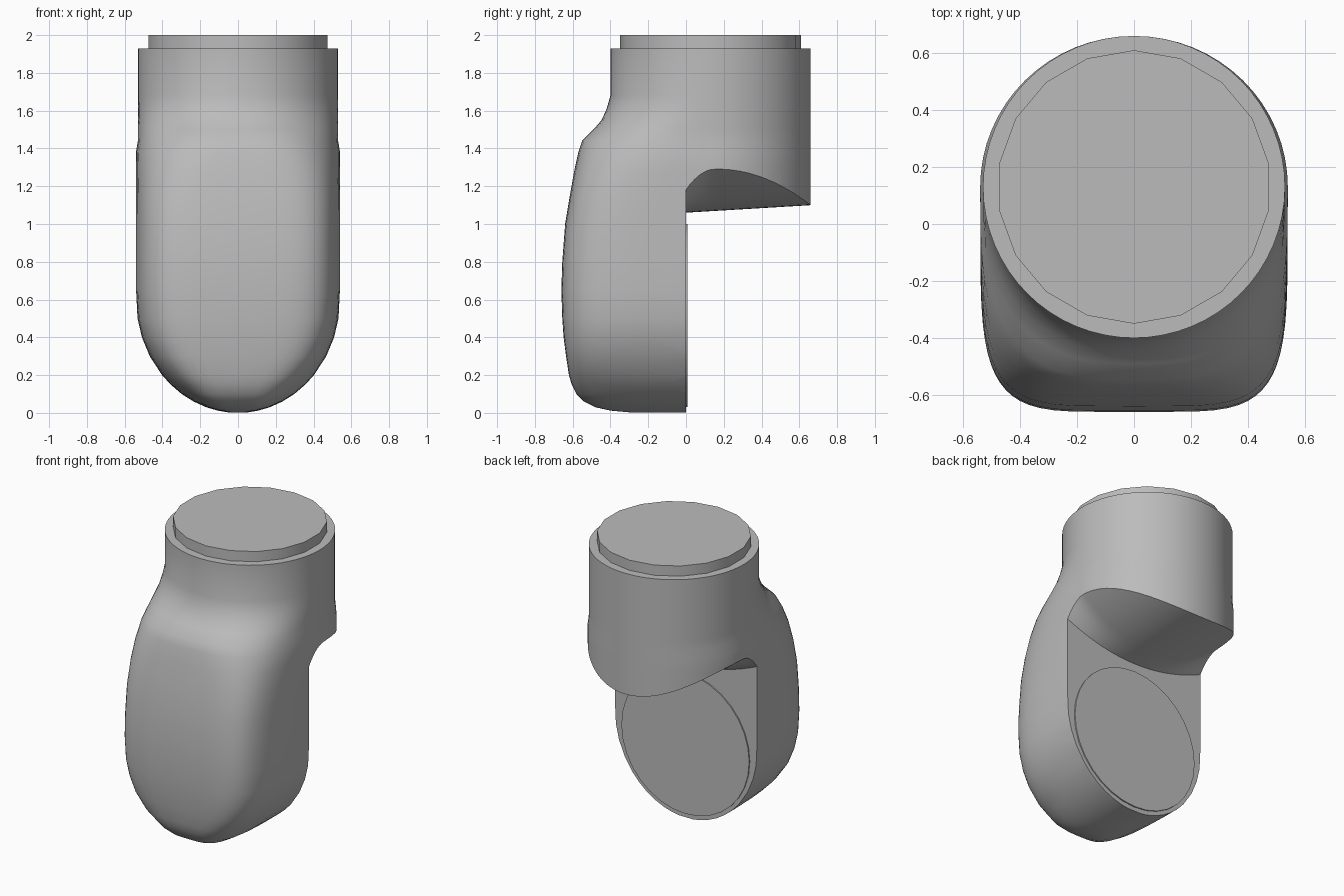
import bpy, bmesh, math
from mathutils import Matrix

cube = bpy.data.objects.get("Cube")
if cube:
    bpy.data.objects.remove(cube, do_unlink=True)

AXIS_Y = 0.13      # centre of the upright collar
COLLAR_R = 0.53
SEGMENTS = 64

grey = bpy.data.materials.new("light_grey")
grey.use_nodes = True
colour = (0.5, 0.5, 0.5, 1)
grey.diffuse_color = colour
grey.node_tree.nodes["Principled BSDF"].inputs["Base Color"].default_value = colour


def add_object(name, bm):
    bmesh.ops.recalc_face_normals(bm, faces=bm.faces)
    mesh = bpy.data.meshes.new(name)
    bm.to_mesh(mesh)
    bm.free()
    obj = bpy.data.objects.new(name, mesh)
    bpy.context.collection.objects.link(obj)
    obj.data.materials.append(grey)
    return obj


def activate(obj):
    bpy.ops.object.select_all(action="DESELECT")
    obj.select_set(True)
    bpy.context.view_layer.objects.active = obj


def smooth(obj, degrees=32):
    activate(obj)
    bpy.ops.object.shade_smooth_by_angle(angle=math.radians(degrees))


def disc(name, radius, depth, sides, matrix):
    bm = bmesh.new()
    bmesh.ops.create_cone(bm, cap_ends=True, segments=sides, radius1=radius,
                          radius2=radius, depth=depth, matrix=matrix)
    obj = add_object(name, bm)
    smooth(obj)
    return obj


def half_width(z):
    # rounded bottom, nearly straight sides, then the collar
    if z < 0.6:
        return 0.54 * math.sqrt(1 - (1 - z / 0.6) ** 2)
    return 0.54 if z < 1.4 else COLLAR_R


def section(z, front, power):
    # squarish front half, round back half
    w, points = half_width(z), []
    for i in range(SEGMENTS):
        a = 2 * math.pi * i / SEGMENTS
        c, s = math.cos(a), math.sin(a)
        e = 2 / power if s < 0 else 1
        depth = AXIS_Y - front if s < 0 else COLLAR_R
        x = math.copysign(abs(c) ** e, c) * w
        y = math.copysign(abs(s) ** e, s) * depth + AXIS_Y
        points.append((x, y, z))
    return points


# Housing: height, front y, squareness of the front half
rows = [(0.003, -0.30, 4), (0.012, -0.40, 4), (0.03, -0.48, 4), (0.06, -0.54, 4),
        (0.1, -0.58, 4), (0.15, -0.605, 4), (0.2, -0.62, 4.5), (0.3, -0.635, 5),
        (0.4, -0.648, 5), (0.5, -0.655, 5), (0.65, -0.66, 5), (0.8, -0.655, 5),
        (1.0, -0.64, 4.8), (1.15, -0.615, 4.4), (1.28, -0.592, 3.8),
        (1.38, -0.57, 3.2), (1.44, -0.55, 2.9), (1.5, -0.49, 2.6),
        (1.55, -0.447, 2.35), (1.61, -0.42, 2.15), (1.68, -0.4, 2), (1.93, -0.4, 2)]
bm = bmesh.new()
rings = [[bm.verts.new(p) for p in section(*row)] for row in rows]
for low, high in zip(rings, rings[1:]):
    for i in range(SEGMENTS):
        j = (i + 1) % SEGMENTS
        bm.faces.new((low[i], low[j], high[j], high[i]))
bm.faces.new(rings[0][::-1])
bm.faces.new(rings[-1])
housing = add_object("housing", bm)

# Cutter: flat back face below a collar with a curved underside
bm = bmesh.new()
bmesh.ops.create_grid(bm, x_segments=32, y_segments=32, size=0.5)
for v in bm.verts:
    x, y = v.co.x * 1.4, (v.co.y + 0.5) ** 1.5 * 0.9
    fillet = 1 - 0.45 * max(0, 1 - y / 0.15) ** 2
    v.co = (x, y, 1.06 + 0.06 * y + 0.76 * x * x * fillet)
base = bmesh.ops.extrude_face_region(bm, geom=bm.faces[:])["geom"]
for v in base:
    if isinstance(v, bmesh.types.BMVert):
        v.co.z = -1
cutter = add_object("notch_cutter", bm)
cutter.hide_render = True

notch = housing.modifiers.new("notch", "BOOLEAN")
notch.operation, notch.solver, notch.object = "DIFFERENCE", "EXACT", cutter
activate(housing)
bpy.ops.object.modifier_apply(modifier="notch")
bpy.data.objects.remove(cutter, do_unlink=True)
smooth(housing)

# Mounting discs on the top and on the back
disc("top_flange", 0.48, 0.09, 18, Matrix.Translation((0, AXIS_Y, 1.955)))
disc("back_flange", 0.485, 0.03, 32,
     Matrix.Translation((0, -0.007, 0.515)) @ Matrix.Rotation(math.pi / 2, 4, "X"))
